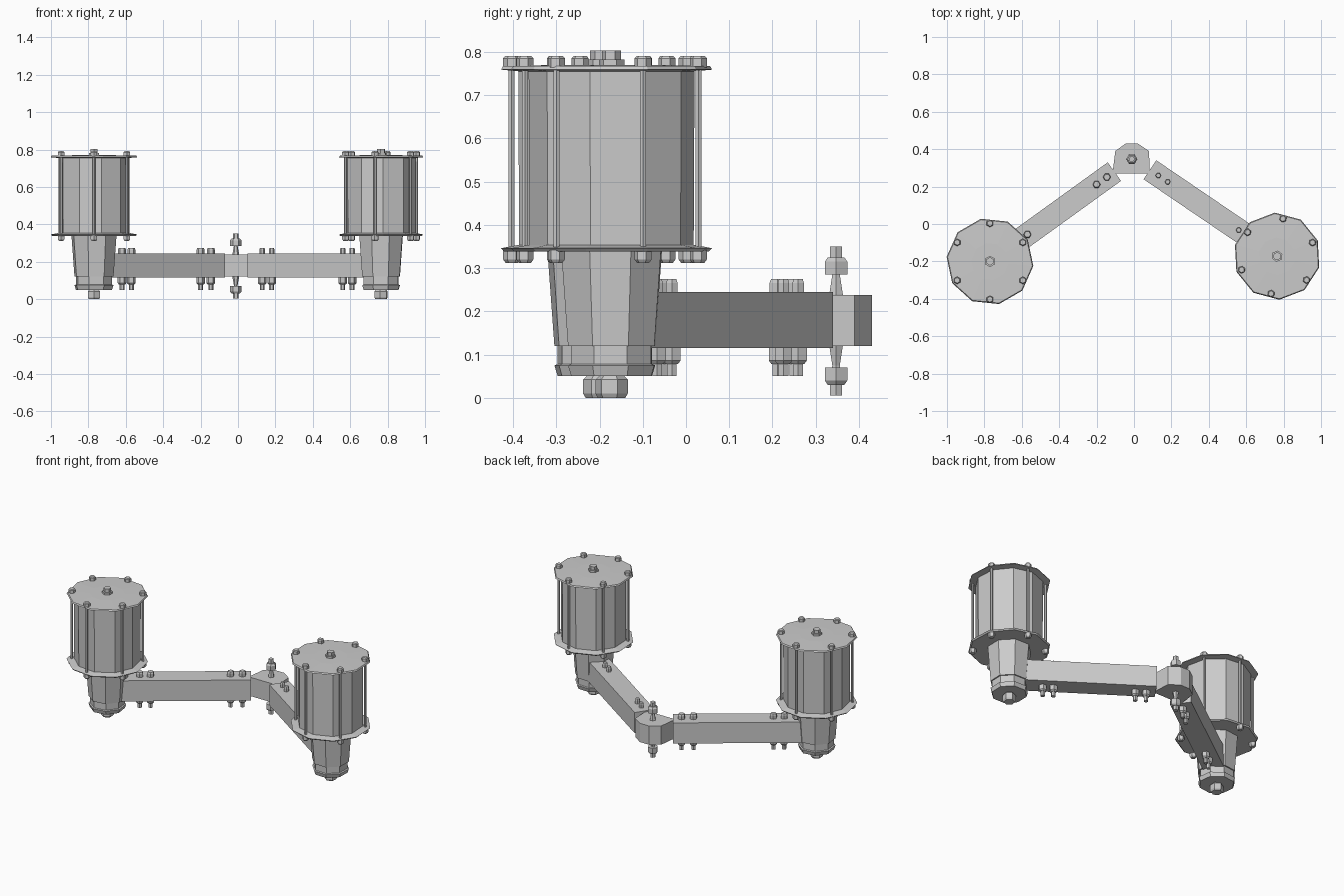
import bpy, bmesh
from math import sin, cos, radians, hypot, atan2, pi
from mathutils import Vector

cube = bpy.data.objects.get("Cube")
if cube:
    bpy.data.objects.remove(cube, do_unlink=True)

metal = bpy.data.materials.new("light grey metal")
metal.use_nodes = True
GREY = (0.6, 0.6, 0.6, 1)
metal.diffuse_color = GREY
metal.node_tree.nodes["Principled BSDF"].inputs["Base Color"].default_value = GREY


def finish(name, bm):
    bmesh.ops.recalc_face_normals(bm, faces=bm.faces)
    mesh = bpy.data.meshes.new(name)
    bm.to_mesh(mesh)
    bm.free()
    mesh.materials.append(metal)
    obj = bpy.data.objects.new(name, mesh)
    bpy.context.collection.objects.link(obj)
    return obj


def lathe(name, centre, profile, sides, phase=0):
    """Stack of polygon rings, profile = (radius, z) from bottom to top."""
    bm = bmesh.new()
    rings = []
    for r, z in profile:
        angles = [radians(phase) + 2 * pi * i / sides for i in range(sides)]
        rings.append([bm.verts.new((centre[0] + r * cos(a), centre[1] + r * sin(a), z))
                      for a in angles])
    for low, high in zip(rings, rings[1:]):
        for i in range(sides):
            j = (i + 1) % sides
            bm.faces.new((low[i], low[j], high[j], high[i]))
    bm.faces.new(rings[0])
    bm.faces.new(rings[-1])
    return finish(name, bm)


def prism(name, outline, z0, z1):
    bm = bmesh.new()
    face = bm.faces.new([bm.verts.new((x, y, z0)) for x, y in outline])
    top = bmesh.ops.extrude_face_region(bm, geom=[face])["geom"]
    verts = [v for v in top if isinstance(v, bmesh.types.BMVert)]
    bmesh.ops.translate(bm, verts=verts, vec=(0, 0, z1 - z0))
    return finish(name, bm)


def beam(name, start, end, width, z0, z1):
    a, b = Vector(start), Vector(end)
    side = (b - a).normalized().orthogonal() * width / 2
    prism(name, [a + side, b + side, b - side, a - side], z0, z1)


def motor(side, c, phase):
    # Canister with its two thin end plates
    lathe(side + "_canister", c, [(0.19, 0.35), (0.192, 0.76)], 10, phase)
    lathe(side + "_lower_plate", c,
          [(0.225, 0.338), (0.233, 0.346), (0.19, 0.354)], 10, phase)
    lathe(side + "_upper_plate", c,
          [(0.19, 0.755), (0.233, 0.759), (0.228, 0.767), (0.1, 0.77)], 10, phase)
    lathe(side + "_cap_nut", c,
          [(0.03, 0.765), (0.03, 0.782), (0.022, 0.782), (0.022, 0.803)], 6, phase)
    # Tapered gear housing, collar and bottom nut
    lathe(side + "_housing", c, [(0.108, 0.12), (0.125, 0.345)], 8, phase)
    lathe(side + "_collar", c,
          [(0.1, 0.05), (0.108, 0.075), (0.1, 0.078), (0.1, 0.12)], 8, phase)
    lathe(side + "_bottom_nut", c,
          [(0.032, 0), (0.038, 0.01), (0.038, 0.042), (0.03, 0.05)], 6, phase)
    # Six tie rods with nuts at both ends
    for k in range(6):
        a = radians(phase + 60 * k)
        p = (c[0] + 0.203 * cos(a), c[1] + 0.203 * sin(a))
        lathe(f"{side}_tie_rod_{k}", p, [(0.008, 0.33), (0.008, 0.775)], 6)
        lathe(f"{side}_tie_rod_top_nut_{k}", p,
              [(0.02, 0.764), (0.02, 0.785), (0.015, 0.791)], 6, phase)
        lathe(f"{side}_tie_rod_bottom_nut_{k}", p,
              [(0.014, 0.312), (0.02, 0.32), (0.02, 0.342)], 6, phase)


def arm(side, inner, c, bolt_xs, head):
    a, b = Vector(inner), Vector(c)
    way = (b - a).normalized()
    beam(side + "_arm", a, b - way * 0.07, 0.122, 0.115, 0.245)
    # Bolts through the arm
    for k, x in enumerate(bolt_xs):
        p = a.lerp(b, (x - a.x) / (b.x - a.x))
        lathe(f"{side}_arm_bolt_{k}", p, [(0.013, 0.05), (0.013, 0.25)], 6)
        lathe(f"{side}_arm_bolt_nut_{k}", p,
              [(0.016, 0.078), (0.023, 0.086), (0.023, 0.117)], 6)
        lathe(f"{side}_arm_bolt_head_{k}", p,
              [(head, 0.243), (head, 0.266), (head * 0.8, 0.275)], 6)


RIGHT, LEFT = (-0.77, -0.2), (0.765, -0.172)
motor("right", RIGHT, 30)
motor("left", LEFT, 21)
arm("right", (-0.105, 0.28), RIGHT, (-0.2, -0.145, -0.57, -0.62), 0.021)
arm("left", (0.085, 0.29), LEFT, (0.13, 0.18, 0.56, 0.61), 0.015)

# Hinge block joining both arms
prism("hinge_block", [(-0.115, 0.27), (-0.1, 0.39), (-0.045, 0.43), (0.02, 0.43),
                      (0.08, 0.39), (0.085, 0.27)], 0.12, 0.238)

# Hinge pin with nuts above and below
PIN = (-0.012, 0.347)
lathe("hinge_pin", PIN, [(0.016, 0.005), (0.016, 0.03), (0.01, 0.075), (0.018, 0.12),
                         (0.018, 0.24), (0.01, 0.285), (0.016, 0.325), (0.016, 0.35)], 6)
lathe("hinge_top_nut", PIN, [(0.03, 0.285), (0.03, 0.315), (0.022, 0.325)], 6)
lathe("hinge_bottom_nut", PIN, [(0.022, 0.03), (0.03, 0.04), (0.03, 0.07)], 6)
